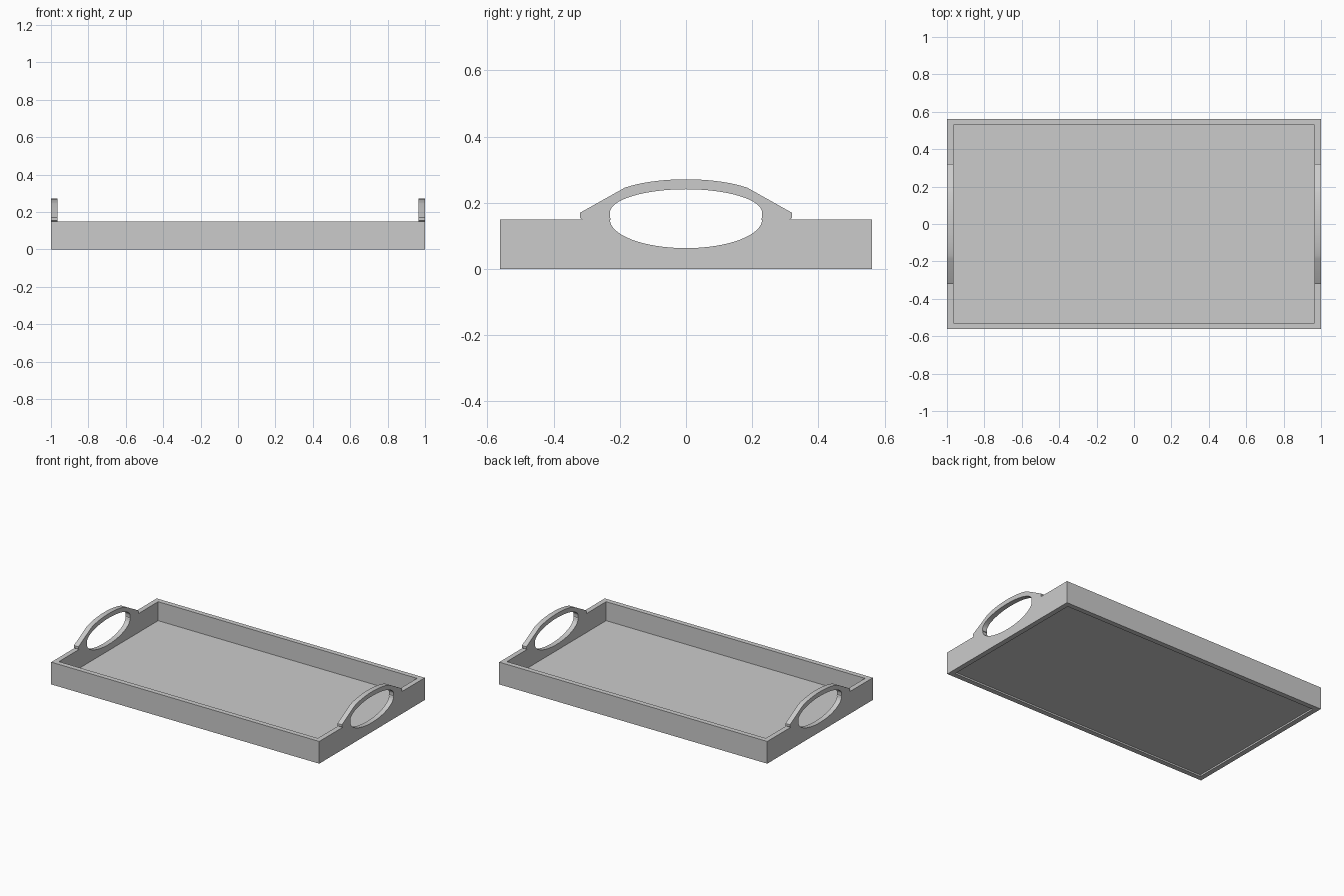
import bpy, bmesh
from math import cos, sin, pi

if "Cube" in bpy.data.objects:
    bpy.data.objects.remove(bpy.data.objects["Cube"])

LX, LY, H, T = 1.0, 0.5625, 0.15, 0.034   # half length, half width, rim height, board thickness


def board(name, profile, half, to_world, smooth=False):
    """Extrude a (u, z) profile through the board thickness, mitring it at the tray corners."""
    bm = bmesh.new()
    lim = half - T
    outer = [bm.verts.new(to_world(0, u, z)) for u, z in profile]
    inner = [bm.verts.new(to_world(T, max(-lim, min(lim, u)), z)) for u, z in profile]
    bm.faces.new(outer)
    bm.faces.new(inner[::-1])
    n = len(profile)
    for i in range(n):
        j = (i + 1) % n
        bm.faces.new((outer[i], inner[i], inner[j], outer[j]))
    bmesh.ops.recalc_face_normals(bm, faces=bm.faces)
    mesh = bpy.data.meshes.new(name)
    bm.to_mesh(mesh)
    bm.free()
    ob = bpy.data.objects.new(name, mesh)
    bpy.context.collection.objects.link(ob)
    if smooth:
        bpy.ops.object.select_all(action='DESELECT')
        ob.select_set(True)
        bpy.context.view_layer.objects.active = ob
        bpy.ops.object.shade_smooth_by_angle(angle=0.5)
    return ob


# Profiles: long wall, end wall with a half-ellipse scoop, arched handle
N = 32
angles = [pi * i / N for i in range(N + 1)]
long_wall = [(-LX, 0), (LX, 0), (LX, H), (-LX, H)]
scoop = [(0.23 * cos(a), H - 0.087 * sin(a)) for a in angles]
end_wall = [(-LY, 0), (LY, 0), (LY, H)] + scoop + [(-LY, H)]

outer_arc = [(0.24 * cos(a), 0.201 + 0.07 * sin(a))
             for a in angles if 0.2 * pi < a < 0.8 * pi]
inner_arc = [(-0.23 * cos(a), 0.17 + 0.071 * sin(a)) for a in angles]
handle = ([(0.226, H), (0.314, H), (0.32, 0.155), (0.32, 0.17)] + outer_arc
          + [(-0.32, 0.17), (-0.32, 0.155), (-0.314, H), (-0.226, H), (-0.23, 0.155)]
          + inner_arc + [(0.23, 0.155)])

# Walls and handles on opposite sides
for s, side, face in ((-1, "left", "front"), (1, "right", "back")):
    on_end = lambda d, u, z, s=s: (s * (LX - d), u, z)
    on_long = lambda d, u, z, s=s: (u, s * (LY - d), z)
    board(face + "_wall", long_wall, LX, on_long)
    board(side + "_end_wall", end_wall, LY, on_end, True)
    board(side + "_handle", handle, LY, on_end, True)

# Floor panel, raised slightly off the ground
bpy.ops.mesh.primitive_cube_add(size=1, location=(0, 0, 0.0165))
floor = bpy.context.object
floor.name = "floor_panel"
floor.scale = (2 * (LX - T), 2 * (LY - T), 0.011)
